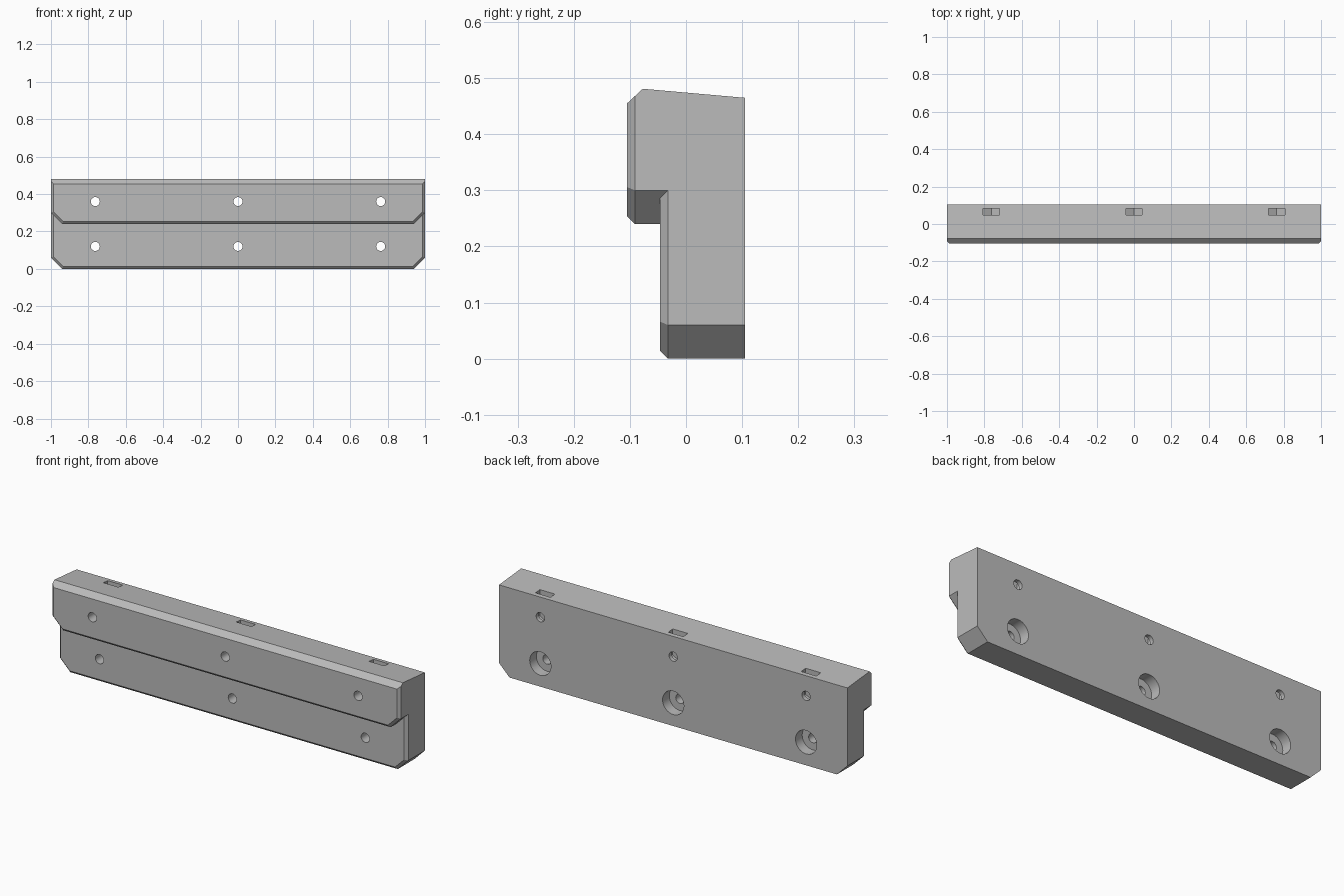
import bpy, bmesh
from math import pi
from mathutils import Matrix

cube = bpy.data.objects.get("Cube")
if cube:
    bpy.data.objects.remove(cube, do_unlink=True)

grey = bpy.data.materials.new("plain grey")
grey.use_nodes = True
COLOUR = (0.5, 0.5, 0.5, 1)
grey.diffuse_color = COLOUR
grey.node_tree.nodes["Principled BSDF"].inputs["Base Color"].default_value = COLOUR

BACK, BEVEL, CORNER = 0.105, 0.014, 0.06


def make_object(name, bm):
    bmesh.ops.recalc_face_normals(bm, faces=bm.faces)
    mesh = bpy.data.meshes.new(name)
    bm.to_mesh(mesh)
    bm.free()
    mesh.materials.append(grey)
    obj = bpy.data.objects.new(name, mesh)
    bpy.context.collection.objects.link(obj)
    return obj


def loft(name, rings):
    """Solid through matching closed rings of points."""
    bm = bmesh.new()
    loops = [[bm.verts.new(p) for p in ring] for ring in rings]
    n = len(loops[0])
    for a, b in zip(loops, loops[1:]):
        for i in range(n):
            j = (i + 1) % n
            bm.faces.new((a[i], a[j], b[j], b[i]))
    bm.faces.new(loops[0])
    bm.faces.new(loops[-1])
    return make_object(name, bm)


def outline(y, bottom, inset):
    """Slab outline with cut lower corners, shrunk by the inset."""
    x, z, slide = 1 - inset, bottom + inset, inset * 0.414
    half = [(x, 0.6), (x, bottom + CORNER + slide), (1 - CORNER - slide, z)]
    points = half + [(-px, pz) for px, pz in reversed(half)]
    return [(px, y, pz) for px, pz in points]


def slab(name, front, back, bottom):
    return loft(name, [outline(front, bottom, BEVEL),
                       outline(front + BEVEL, bottom, 0),
                       outline(back, bottom, 0)])


def cylinder(name, x, z, radius, y0, y1, sides=32):
    """Cylinder along y; with six sides a corner points down."""
    bm = bmesh.new()
    bmesh.ops.create_cone(bm, cap_ends=True, segments=sides, radius1=radius,
                          radius2=radius, depth=y1 - y0)
    turn = Matrix.Translation((x, (y0 + y1) / 2, z)) @ Matrix.Rotation(pi / 2, 4, 'X')
    bmesh.ops.transform(bm, matrix=turn, verts=bm.verts)
    return make_object(name, bm)


def combine(target, tool, operation):
    mod = target.modifiers.new(operation.lower(), 'BOOLEAN')
    mod.operation, mod.object, mod.solver = operation, tool, 'EXACT'
    bpy.context.view_layer.objects.active = target
    bpy.ops.object.modifier_apply(modifier=mod.name)
    bpy.data.objects.remove(tool, do_unlink=True)


# Main slab and the overhanging upper lip
board = slab("board", -0.046, BACK, 0)
combine(board, slab("upper_lip", -0.105, 0.03, 0.24), 'UNION')

# Sloping top with a bevelled front edge
side = [(-0.2, -0.1), (0.2, -0.1), (0.2, 0.4565), (-0.077, 0.481), (-0.2, 0.367)]
combine(board, loft("top_trim", [[(x, y, z) for y, z in side] for x in (-1.2, 1.2)]),
        'INTERSECT')

# Screw holes, rear counterbores and nut slots open at the top
SLOT = (0.047, 0.083)
for x in (-0.763, 0, 0.763):
    for z in (0.12, 0.36):
        combine(board, cylinder("screw_hole", x, z, 0.024, -0.2, 0.2), 'DIFFERENCE')
    combine(board, cylinder("counterbore", x, 0.12, 0.061, 0.05, 0.2), 'DIFFERENCE')
    r, w = 0.05, 0.0433
    slot = [(x - w, 0.6), (x - w, 0.36 - r / 2), (x, 0.36 - r),
            (x + w, 0.36 - r / 2), (x + w, 0.6)]
    combine(board, loft("nut_slot", [[(px, y, pz) for px, pz in slot] for y in SLOT]),
            'DIFFERENCE')

# Smooth hole walls, sharp edges elsewhere
bpy.ops.object.select_all(action='DESELECT')
board.select_set(True)
bpy.context.view_layer.objects.active = board
bpy.ops.object.shade_smooth_by_angle(angle=pi / 9)
